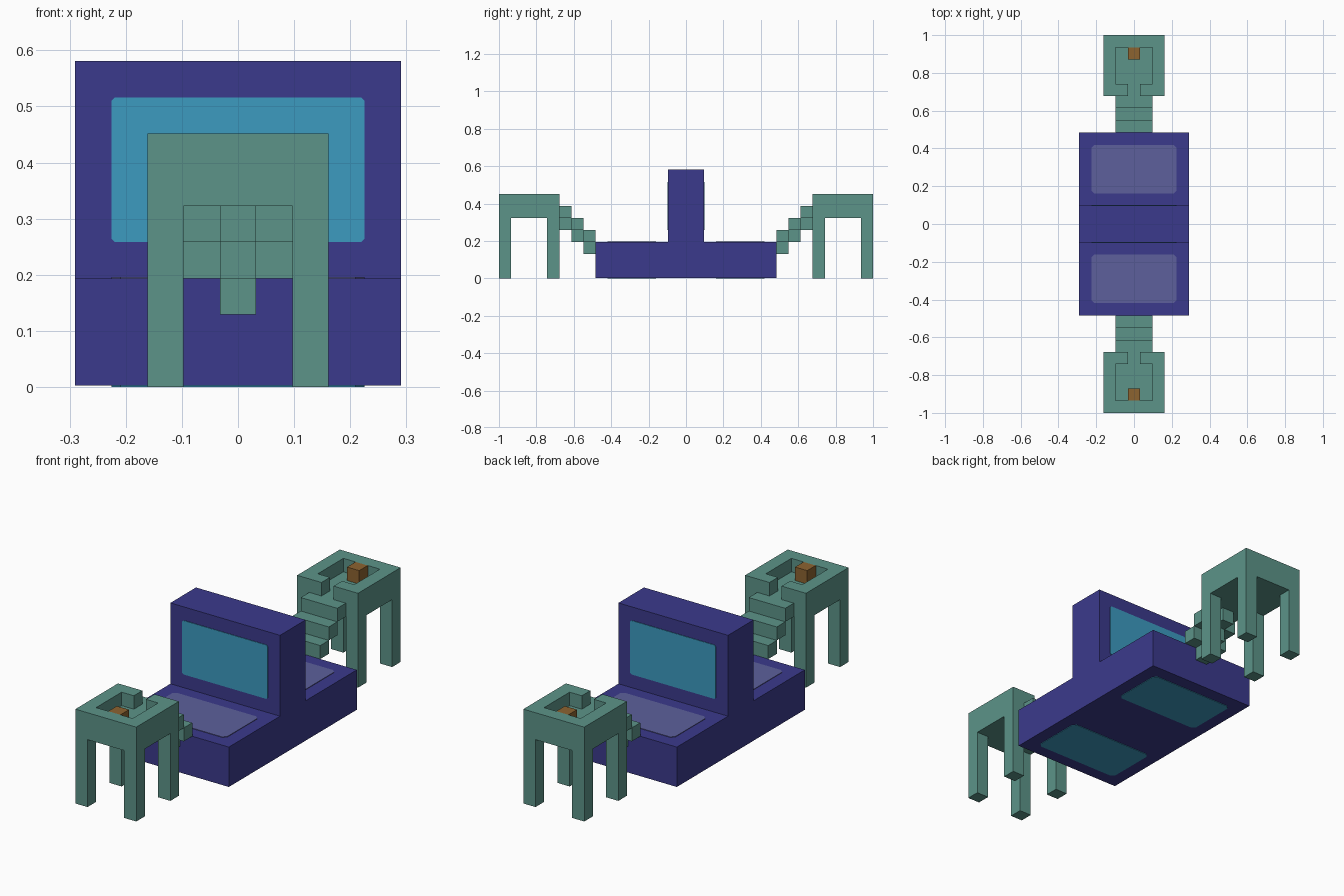
import bpy
import bmesh

cube = bpy.data.objects.get("Cube")
if cube:
    bpy.data.objects.remove(cube, do_unlink=True)

U = 2 / 31      # one block of the model
SKIN = 0.04     # thickness of the flat panels, in blocks


def material(name, rgb):
    """Flat material from display values, stored as linear."""
    linear = [((c / 255 + 0.055) / 1.055) ** 2.4 for c in rgb] + [1]
    mat = bpy.data.materials.new(name)
    mat.use_nodes = True
    mat.diffuse_color = linear
    mat.node_tree.nodes["Principled BSDF"].inputs["Base Color"].default_value = linear
    return mat


indigo = material("indigo", (59, 58, 140))
sage = material("sage green", (92, 148, 137))
cyan = material("cyan glass", (60, 155, 192))
lilac = material("grey lilac", (93, 96, 156))
brown = material("wood brown", (140, 99, 48))

PLACE = {
    "x": lambda a, b, h: (h, a, b),
    "y": lambda a, b, h: (a, h, b),
    "z": lambda a, b, h: (a, b, h),
}


def prism(name, outline, axis, lo, hi, mat, side=1):
    """Extrude an outline along an axis; side = -1 mirrors it to the front."""
    bm = bmesh.new()
    rings = []
    for h in (lo, hi):
        points = [PLACE[axis](a, b, h) for a, b in outline]
        rings.append([bm.verts.new((x * U, y * U * side, z * U)) for x, y, z in points])
    bottom, top = rings
    bm.faces.new(bottom)
    bm.faces.new(top)
    for i in range(len(outline)):
        bm.faces.new((bottom[i - 1], bottom[i], top[i], top[i - 1]))
    bmesh.ops.recalc_face_normals(bm, faces=bm.faces)
    mesh = bpy.data.meshes.new(name)
    bm.to_mesh(mesh)
    bm.free()
    mesh.materials.append(mat)
    obj = bpy.data.objects.new(name, mesh)
    bpy.context.collection.objects.link(obj)
    return obj


def rect(a0, a1, b0, b1, cut=0):
    """Rectangle outline, with optional cut corners."""
    if not cut:
        return [(a0, b0), (a1, b0), (a1, b1), (a0, b1)]
    return [(a0 + cut, b0), (a1 - cut, b0), (a1, b0 + cut), (a1, b1 - cut),
            (a1 - cut, b1), (a0 + cut, b1), (a0, b1 - cut), (a0, b0 + cut)]


# Body: wide base with an upright wall across the middle
body = [(-7.5, SKIN), (7.5, SKIN), (7.5, 3), (1.5, 3),
        (1.5, 9), (-1.5, 9), (-1.5, 3), (-7.5, 3)]
prism("base_and_wall", body, "x", -4.5, 4.5, indigo)

for side, end in ((-1, "front"), (1, "back")):
    # Colour panels on the wall, the deck and the underside
    prism(f"{end}_wall_panel", rect(-3.5, 3.5, 4, 8, 0.1), "y",
          1.5, 1.5 + SKIN, cyan, side)
    floor = rect(-3.5, 3.5, 2.5, 6.5, 0.25)
    prism(f"{end}_deck_panel", floor, "z", 3, 3 + SKIN, lilac, side)
    prism(f"{end}_underside_panel", floor, "z", 0, SKIN, cyan, side)

    # Stairs: each wide tread rests on a narrow support
    for i in range(3):
        y, z = 7.5 + i, 2 + i
        prism(f"{end}_stair_support_{i + 1}", rect(-0.5, 0.5, y, y + 1), "z",
              z, z + 1, sage, side)
        prism(f"{end}_stair_tread_{i + 1}", rect(-1.5, 1.5, y, y + 1), "z",
              z + 1, z + 2, sage, side)

    # Raised platform: floor, rim with an entrance gap, four legs
    prism(f"{end}_platform_floor", rect(-2.5, 2.5, 10.5, 15.5), "z", 5, 6, sage, side)
    half = [(0.5, 10.5), (2.5, 10.5), (2.5, 15.5)]
    inner = [(1.5, 14.5), (1.5, 11.5), (0.5, 11.5)]
    rim = half + [(-x, y) for x, y in reversed(half)]
    rim += [(-x, y) for x, y in reversed(inner)] + inner
    prism(f"{end}_platform_rim", rim, "z", 6, 7, sage, side)
    for x, hand in ((-2.5, "right"), (1.5, "left")):
        for y, spot in ((10.5, "inner"), (14.5, "outer")):
            prism(f"{end}_{spot}_{hand}_leg", rect(x, x + 1, y, y + 1), "z",
                  0, 5, sage, side)

    # Small wooden block against the outer rim
    prism(f"{end}_wooden_block", rect(-0.5, 0.5, 13.5, 14.5), "z", 6, 7, brown, side)
